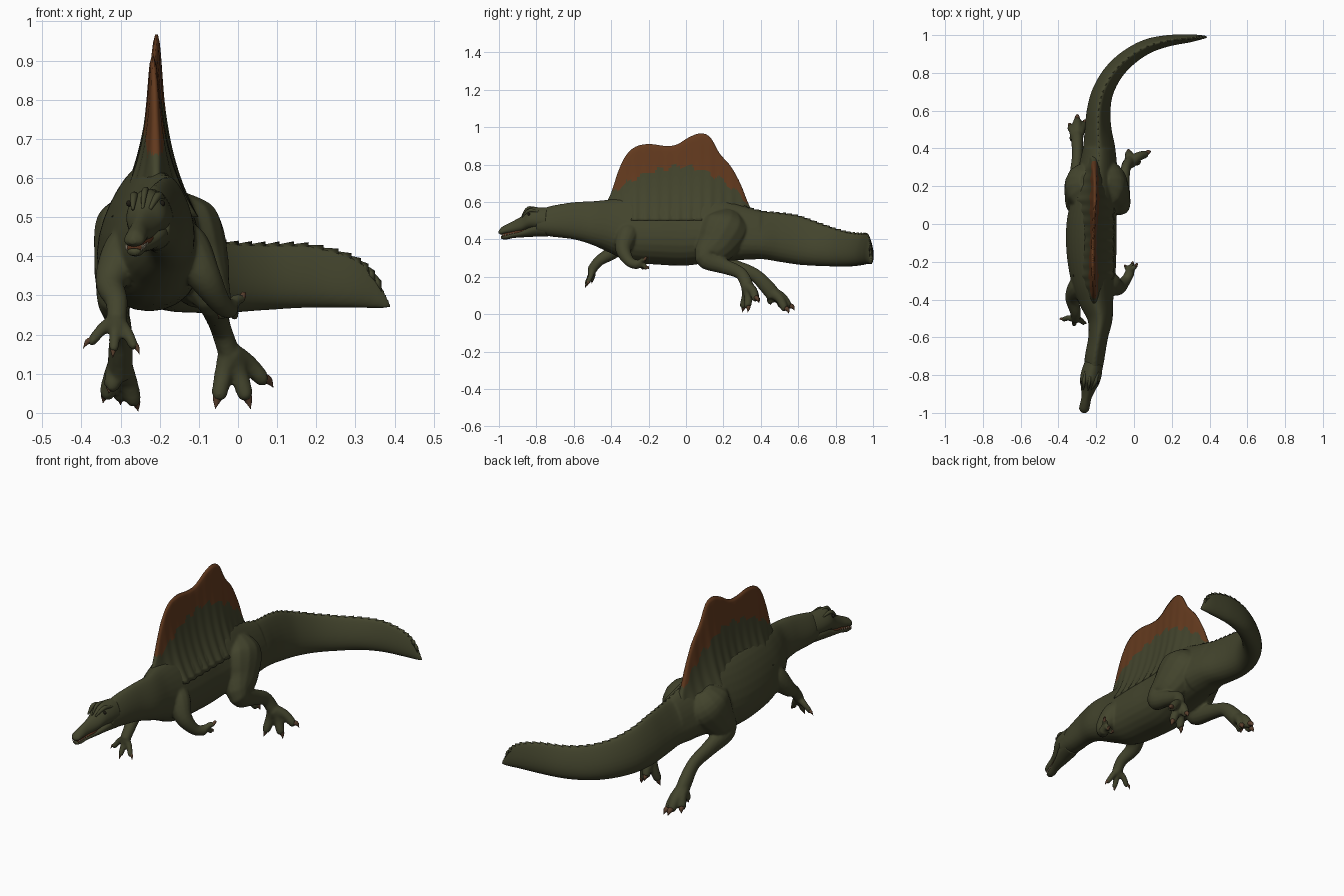
import bpy, bmesh, math
from mathutils import Vector

cube = bpy.data.objects.get("Cube")
if cube:
    bpy.data.objects.remove(cube)


def material(name, rgb):
    m = bpy.data.materials.new(name)
    m.use_nodes = True
    m.diffuse_color = (*rgb, 1)
    m.node_tree.nodes["Principled BSDF"].inputs["Base Color"].default_value = (*rgb, 1)
    return m


OLIVE = material("olive skin", (.056, .058, .026))
RUST = material("rust sail", (.125, .042, .013))
CLAW = material("brown claw", (.1, .05, .026))
MOUTH = material("mouth red", (.12, .04, .015))
TOOTH = material("ivory tooth", (.45, .4, .28))
EYE = material("dark eye", (.012, .01, .006))


def spline(rows, n):
    """Smooth curve through rows of any width."""
    out = []
    for i in range(len(rows) - 1):
        a, b, c, d = (rows[min(max(i + k, 0), len(rows) - 1)] for k in (-1, 0, 1, 2))
        for j in range(n):
            t = j / n
            out.append([q + t / 2 * (r - p + t * (2*p - 5*q + 4*r - s + t * (3*(q - r) + s - p)))
                        for p, q, r, s in zip(a, b, c, d)])
    return out + [list(rows[-1])]


def loft(bm, rings):
    """Skin closed rings of points and cap both ends."""
    loops = [[bm.verts.new(p) for p in ring] for ring in rings]
    for a, b in zip(loops, loops[1:]):
        for i in range(len(a)):
            j = (i + 1) % len(a)
            bm.faces.new((a[i], a[j], b[j], b[i]))
    bm.faces.new(loops[0][::-1])
    bm.faces.new(loops[-1])


def trunk(bm, rows, n=6, pinch=0, sides=28):
    """Upright sections: x, y, bottom, top, half width."""
    pts, rings = spline(rows, n), []
    for i, (x, y, lo, hi, w) in enumerate(pts):
        p, q = pts[max(i - 1, 0)], pts[min(i + 1, len(pts) - 1)]
        side = Vector((p[1] - q[1], q[0] - p[0], 0)).normalized() * w
        ring = []
        for k in range(sides):
            s, c = math.sin(math.tau * k / sides), math.cos(math.tau * k / sides)
            ring.append(Vector((x, y, (lo + hi + s * (hi - lo)) / 2)) + side * c * (1 - pinch * s))
        rings.append(ring)
    loft(bm, rings)


def tube(bm, rows, n=5, sides=14, squash=1):
    """Round limb: x, y, z, radius; squash flattens it sideways."""
    pts, rings, u = spline(rows, n), [], Vector((1, .1, 0))
    for i, (x, y, z, r) in enumerate(pts):
        t = (Vector(pts[min(i + 1, len(pts) - 1)][:3]) - Vector(pts[max(i - 1, 0)][:3])).normalized()
        u = (u - t * u.dot(t)).normalized()
        v = t.cross(u)
        ring = []
        for k in range(sides):
            a = math.tau * k / sides
            o = (u * math.cos(a) + v * math.sin(a)) * max(r, .0008)
            ring.append((x + o.x * squash, y + o.y, z + o.z))
        rings.append(ring)
    loft(bm, rings)


def finish(name, bm, *mats, rule=None):
    bmesh.ops.recalc_face_normals(bm, faces=bm.faces)
    if rule:
        for f in bm.faces:
            f.material_index = rule(f.calc_center_median())
    me = bpy.data.meshes.new(name)
    bm.to_mesh(me)
    bm.free()
    ob = bpy.data.objects.new(name, me)
    bpy.context.collection.objects.link(ob)
    for m in mats:
        me.materials.append(m)
    me.shade_smooth()
    return ob


# Body, neck and tail
skin, claws = bmesh.new(), bmesh.new()
body = [(-.215, -.80, .43, .555, .04), (-.21, -.72, .415, .58, .05), (-.19, -.6, .4, .6, .05),
        (-.18, -.5, .37, .605, .065), (-.2, -.4, .325, .615, .09), (-.215, -.3, .28, .63, .112),
        (-.225, -.15, .265, .64, .127), (-.225, 0, .26, .64, .127), (-.205, .15, .28, .63, .115),
        (-.19, .3, .29, .58, .095), (-.185, .4, .295, .55, .08)]
tail = [(-.19, .5, .28, .54, .066), (-.187, .6, .265, .525, .058), (-.165, .7, .258, .49, .052),
        (-.11, .8, .255, .455, .047), (-.03, .88, .255, .435, .042), (.07, .94, .262, .43, .036),
        (.18, .97, .268, .428, .028), (.29, .982, .268, .4, .02), (.35, .988, .266, .355, .012),
        (.39, .99, .265, .28, .004)]
trunk(skin, body, pinch=.3)
trunk(skin, body[-2:] + tail, pinch=.45)

# Hind legs
tube(skin, [(-.18, .23, .53, .07), (-.145, .21, .46, .13), (-.105, .16, .37, .11), (-.065, .11, .3, .062),
            (-.055, .2, .258, .042), (-.045, .29, .22, .034), (-.025, .325, .16, .034), (-.01, .335, .12, .03)],
     squash=.78)
tube(skin, [(-.235, .22, .53, .07), (-.265, .2, .46, .125), (-.295, .15, .37, .095), (-.315, .12, .3, .06),
            (-.31, .25, .255, .042), (-.3, .36, .215, .036), (-.3, .43, .15, .04), (-.302, .47, .1, .04)], squash=.8)

# Arms
tube(skin, [(-.17, -.29, .46, .05), (-.13, -.315, .42, .06), (-.085, -.335, .345, .043),
            (-.045, -.3, .28, .028), (-.02, -.255, .265, .026)])
tube(skin, [(-.24, -.29, .46, .05), (-.285, -.33, .41, .062), (-.325, -.39, .335, .04),
            (-.31, -.465, .285, .029), (-.31, -.505, .235, .026)])


def digit(base, tip, r, bow, hook):
    """Fleshy toe from base to tip, ending in a hooked claw."""
    a, b = Vector(base), Vector(tip)
    mid, end = a.lerp(b, .4) + Vector(bow), a.lerp(b, .75)
    tube(skin, [(*a, r * 1.3), (*mid, r), (*end, r * .8), (*a.lerp(b, .8), r * .4)], 4, 10)
    tube(claws, [(*a.lerp(b, .7), r * .6), (*(a.lerp(b, .88) + Vector(hook)), r * .45), (*b, 0)], 4, 8)


# Toes and fingers: shared base, tips and thickness
FEET = [((-.02, .325, .15), [(-.058, .3, .01), (.032, .33, .01), (.09, .385, .065), (-.03, .39, .06)], .025),
        ((-.302, .455, .12), [(-.345, .53, .025), (-.3, .58, .02), (-.255, .55, .004), (-.33, .45, .05)], .026),
        ((-.02, -.26, .265), [(.02, -.21, .3), (-.005, -.2, .24), (-.05, -.22, .24)], .015),
        ((-.31, -.505, .235), [(-.395, -.505, .165), (-.32, -.54, .14), (-.252, -.53, .15)], .016)]
for base, tips, r in FEET:
    for tip in tips:
        digit(base, tip, r, (0, .008, .01), (0, .004, .008))

ob = finish("body_skin", skin, OLIVE)
mod = ob.modifiers.new("Blend", 'REMESH')
mod.mode, mod.voxel_size, mod.use_smooth_shade = 'VOXEL', .006, True
mod = ob.modifiers.new("Soften", 'SMOOTH')
mod.factor, mod.iterations = .5, 7
finish("claws", claws, CLAW)

# Back sail: y and top height, flared into the back, with faint ribs
sail = [(-.43, .59), (-.4, .65), (-.36, .77), (-.32, .85), (-.27, .895), (-.2, .91), (-.11, .9), (-.05, .907),
        (.02, .948), (.08, .967), (.13, .945), (.18, .86), (.24, .79), (.29, .7), (.33, .6), (.36, .54)]
rings = []
for y, top in spline(sail, 8):
    flare = .08 * min(1, max(.1, (.36 - y) / .2), max(.1, (y + .43) / .15))
    right, left = [], []
    for k in range(25):
        t = k / 24
        w = .024 * math.sqrt(1 - t) + flare * (1 - t) ** 3 + .003
        w *= 1 + .04 * math.sin(y * 110)
        x, z = -.212 + .006 * math.sin(y * 9) * t, .5 + (top - .5) * t
        right.append((x - w, y, z))
        left.append((x + w, y, z))
    rings.append(right + left[::-1])


def sail_colour(c):
    """Rust above a jagged edge that drops toward both ends."""
    drop = 1.0 if c.y < 0 else 1.6
    return int(c.z > .79 - drop * (c.y + .02) ** 2 + .013 * math.sin(c.y * 75))


bm = bmesh.new()
loft(bm, rings)
finish("back_sail", bm, OLIVE, RUST, rule=sail_colour)

# Saw-toothed ridge along the tail
bm = bmesh.new()
path = spline(body[-2:] + tail, 3)
for p, q in zip(path, path[1:-2]):
    a, b = Vector((p[0], p[1], p[3])), Vector((q[0], q[1], q[3]))
    side = Vector((a.y - b.y, b.x - a.x, 0)).normalized() * .008
    low, up = Vector((0, 0, -.02)), Vector((0, 0, .008))
    loft(bm, [[a + side + low, a - side + low, a + up * .1],
              [b + side + low, b - side + low, b + up]])
finish("tail_ridge", bm, OLIVE)

# Skull and lower jaw
bm = bmesh.new()
trunk(bm, [(-.213, -.74, .45, .57, .047), (-.225, -.79, .455, .572, .053), (-.235, -.835, .455, .568, .05),
           (-.243, -.875, .442, .527, .037), (-.252, -.92, .436, .5, .026), (-.26, -.96, .43, .48, .026),
           (-.266, -.985, .425, .465, .024), (-.27, -1, .432, .447, .008)], pinch=.25)
for s in (-1, 1):
    # Brow ridges run back above the eyes
    tube(bm, [(-.247 + s * .022, -.875, .52, .004), (-.235 + s * .031, -.835, .555, .01),
              (-.224 + s * .034, -.78, .545, .004)])
tube(bm, [(-.244, -.88, .518, .003), (-.238, -.845, .567, .008), (-.23, -.79, .566, .004)])
finish("skull", bm, OLIVE)

bm = bmesh.new()
trunk(bm, [(-.213, -.74, .415, .49, .045), (-.228, -.8, .415, .485, .046), (-.24, -.86, .412, .455, .034),
           (-.252, -.92, .408, .436, .023), (-.261, -.96, .4, .424, .021), (-.267, -.985, .402, .42, .016)], pinch=-.15)
finish("lower_jaw", bm, OLIVE)

bm = bmesh.new()
trunk(bm, [(-.238, -.85, .435, .46, .026), (-.246, -.89, .425, .455, .025), (-.255, -.93, .42, .447, .02),
           (-.265, -.98, .41, .435, .019)])
finish("mouth_lining", bm, MOUTH)

# Teeth and eyes on both sides of the head
teeth, eyes = bmesh.new(), bmesh.new()
for s in (-1, 1):
    for k in range(8):
        y = -.88 - .014 * k
        x, z = -.244 + (y + .88) * .22 + s * .02, .442 + (y + .88) * .14
        tube(teeth, [(x, y, z, .0035), (x, y, z - .008, .0025), (x, y - .001, z - .015, 0)], 2, 6)
    for v in bmesh.ops.create_uvsphere(eyes, u_segments=14, v_segments=8, radius=.008)["verts"]:
        v.co += Vector((-.236 + s * .042, -.84, .535))
finish("teeth", teeth, TOOTH)
finish("eyes", eyes, EYE)
